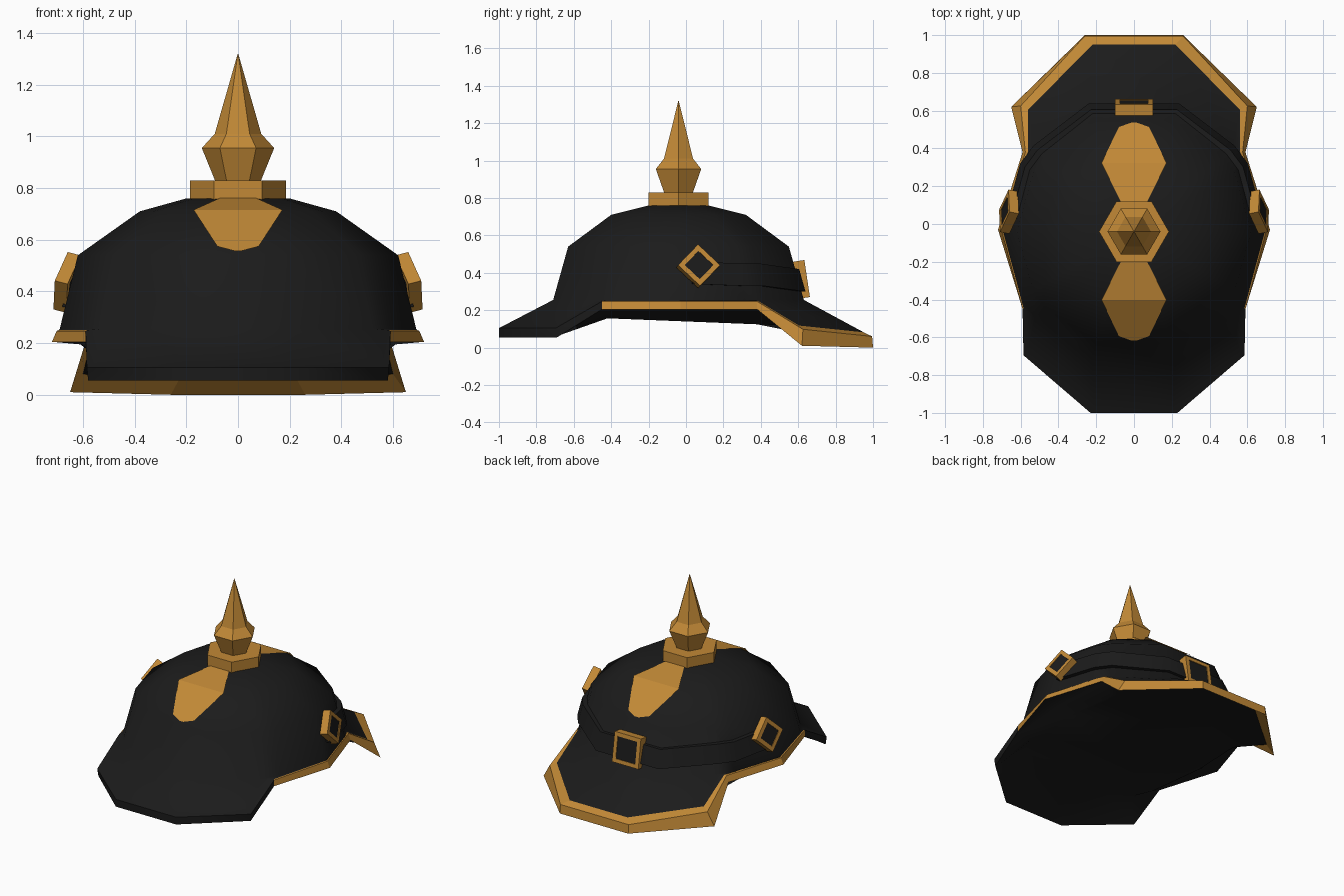
import bpy, bmesh, math
from mathutils import Vector, Matrix
from mathutils.bvhtree import BVHTree

cube = bpy.data.objects.get("Cube")
if cube:
    bpy.data.objects.remove(cube, do_unlink=True)


def material(name, rgb):
    m = bpy.data.materials.new(name)
    m.use_nodes = True
    m.diffuse_color = (*rgb, 1)
    bsdf = m.node_tree.nodes["Principled BSDF"]
    bsdf.inputs["Base Color"].default_value = (*rgb, 1)
    bsdf.inputs["Roughness"].default_value = 0.7
    return m


BLACK = material("black leather", (0.011, 0.011, 0.011))
BRASS = material("brass", (0.54, 0.25, 0.037))


def finish(name, bm, mats, smooth=None):
    me = bpy.data.meshes.new(name)
    bm.to_mesh(me)
    for m in mats:
        me.materials.append(m)
    ob = bpy.data.objects.new(name, me)
    bpy.context.collection.objects.link(ob)
    if smooth:
        bpy.ops.object.select_all(action='DESELECT')
        ob.select_set(True)
        bpy.context.view_layer.objects.active = ob
        bpy.ops.object.shade_smooth_by_angle(angle=math.radians(smooth))
    # Brass always stays faceted
    for p in me.polygons:
        if mats[p.material_index] == BRASS:
            p.use_smooth = False


def skin(loops, cyclic=False, paint=None):
    """Bridge closed loops of points; paint(row, segment) gives the material slot."""
    bm = bmesh.new()
    rows = [[bm.verts.new(p) for p in loop] for loop in loops]
    n = len(rows[0])
    for r in range(len(rows) if cyclic else len(rows) - 1):
        a, b = rows[r], rows[(r + 1) % len(rows)]
        for i in range(n):
            j = (i + 1) % n
            f = bm.faces.new((a[i], a[j], b[j], b[i]))
            if paint:
                f.material_index = paint(r, i)
    if not cyclic:
        bm.faces.new(rows[0])
        bm.faces.new(rows[-1])
    bmesh.ops.recalc_face_normals(bm, faces=bm.faces)
    return bm


def mirrored(half):
    return half + [(-x, y, z) for x, y, z in reversed(half)]


# Dome cross-section: half outline from front to back, scaled at each height
CY = -0.04
OUTLINE = [(.32, -1), (.76, -.68), (.86, -.53), (1, 0), (.86, .53), (.76, .67), (.34, 1)]
RINGS = [(.76, .20, .16), (.71, .38, .36), (.54, .62, .59), (.255, .69, .67)]


def section(z, sx, sy, outline=OUTLINE):
    return [(x * sx, CY + y * sy, z) for x, y in outline]


# Shell: dome, brim, painted edge trim with a return lip, and tilted lining
inner_edge = [(.21, -.97, .12), (.56, -.685, .12), (.585, -.445, .25), (.695, -.03, .25),
              (.56, .385, .25), (.56, .605, .118), (.22, .95, .082)]
rim_top = [(.23, -1, .105), (.585, -.695, .105), (.59, -.45, .247), (.702, -.03, .247),
           (.575, .38, .247), (.60, .625, .098), (.26, .995, .06)]
rim_low = [(.23, -1, .055), (.58, -.69, .055), (.59, -.45, .205), (.72, -.03, .205),
           (.59, .38, .205), (.65, .62, .01), (.26, 1, 0)]
lip = [(.22, -.98, .06), (.56, -.68, .065), (.575, -.45, .2), (.61, -.03, .195),
       (.57, .38, .205), (.60, .605, .08), (.23, .93, .055)]
lining = [(x, y, .14 - .04 * y) for x, y in
          ((.2, -.6), (.46, -.56), (.51, -.42), (.54, 0), (.51, .38), (.46, .5), (.2, .52))]
loops = [mirrored(section(*r)) for r in RINGS]
TRIM = len(loops)
loops += [mirrored(h) for h in (inner_edge, rim_top, rim_low, lip, lining)]


def trim_slot(row, seg):
    edge = row in (TRIM, TRIM + 1) and 2 <= seg <= 10
    visor_lip = row == TRIM + 2 and 4 <= seg <= 8
    return int(edge or visor_lip)


shell = skin(loops, paint=trim_slot)
tree = BVHTree.FromBMesh(shell)
finish("helmet_shell", shell, [BLACK, BRASS], 50)


# Folded brass plates resting on the crown, front and back
PLATE = [(.14, .06), (.36, .172), (.55, .08), (.573, .015)]


def plate(name, side):
    bm = bmesh.new()
    rows = []
    for y, w in PLATE:
        hit, normal, _, _ = tree.ray_cast(Vector((0, CY + side * y, 2)), Vector((0, 0, -1)))
        hit += normal * .006
        rows.append([bm.verts.new((-side * w, hit.y, hit.z)), bm.verts.new((side * w, hit.y, hit.z))])
    for a, b in zip(rows, rows[1:]):
        bm.faces.new((a[0], a[1], b[1], b[0]))
    finish(name, bm, [BRASS])


plate("front_plate", -1)
plate("back_plate", 1)


# Spike and its hexagonal collar
def hexagon(radius, z):
    return [(radius * math.cos(k * math.pi / 3), CY + radius * math.sin(k * math.pi / 3), z)
            for k in range(6)]


finish("spike_collar", skin([hexagon(.185, .72), hexagon(.185, .83)]), [BRASS])
finish("spike", skin([hexagon(r, z) for r, z in
                      ((.085, .82), (.14, .955), (.09, 1.01), (.001, 1.32))]), [BRASS])


# Strap around the back of the dome
def surface(z, grow):
    (z1, x1, y1), (z0, x0, y0) = RINGS[2:]
    t = (z - z0) / (z1 - z0)
    return x0 + (x1 - x0) * t + grow, y0 + (y1 - y0) * t + grow


path = [(.97, .11)] + OUTLINE[4:]
drop = [.02, .01, .01, -.02]


def strap_edge(z, grow):
    pts = section(0, *surface(z, grow), path)
    return mirrored([(x, y, z + d) for (x, y, _), d in zip(pts, drop)])


edges = [strap_edge(z, g) for z, g in ((.44, -.02), (.44, .027), (.32, .027), (.32, -.02))]
finish("strap", skin(list(zip(*edges))), [BLACK], 40)


# Square buckles: brass frame around a dark plate
def buckle(name, centre, normal, size, hole, depth, roll):
    z = Vector(normal).normalized()
    x = Vector((0, 0, 1)).cross(z).normalized()
    frame = Matrix((x, z.cross(x), z)).transposed().to_4x4()
    m = Matrix.Translation(centre) @ frame @ Matrix.Rotation(roll, 4, 'Z')

    def square(s, h):
        return [m @ Vector((u * s, v * s, h)) for u, v in ((1, 1), (-1, 1), (-1, -1), (1, -1))]

    finish(name, skin([square(size, -depth), square(size, depth),
                       square(hole, depth), square(hole, -depth)], cyclic=True), [BRASS])
    finish(name + "_inset", skin([square(hole, -depth), square(hole, depth * .85)]), [BLACK])


for side, word in ((1, "left"), (-1, "right")):
    buckle(word + "_buckle", (side * .662, .065, .435), (side, .2, .26), .081, .055, .026, math.pi / 4)
buckle("back_buckle", (0, .618, .365), (0, 1, .15), .1, .074, .03, 0)
